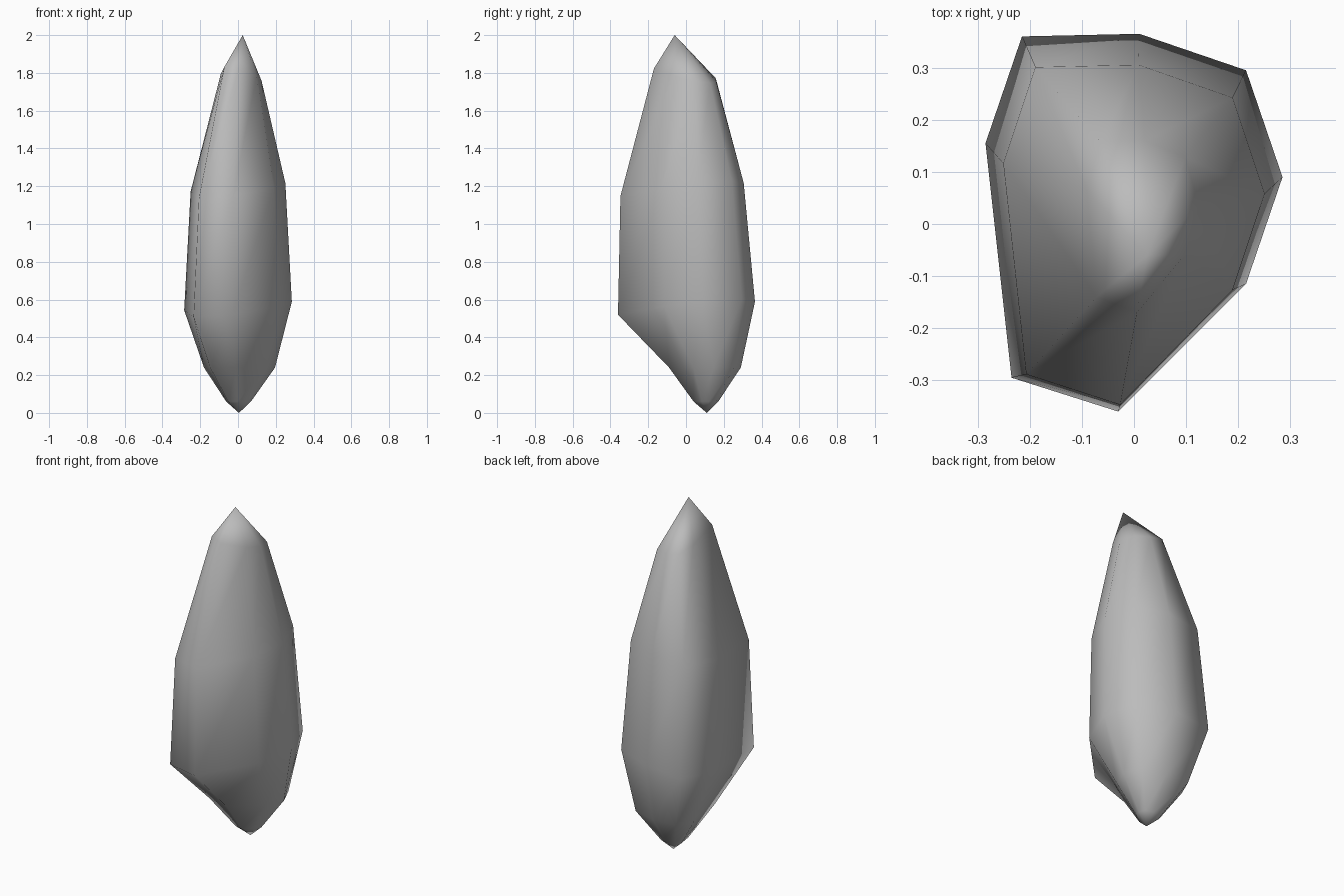
import bpy
import bmesh

default_cube = bpy.data.objects.get("Cube")
if default_cube:
    bpy.data.objects.remove(default_cube, do_unlink=True)

# Material
stone_grey = bpy.data.materials.new("stone_grey")
stone_grey.use_nodes = True
grey = (0.5, 0.5, 0.5, 1.0)
stone_grey.diffuse_color = grey
stone_grey.node_tree.nodes["Principled BSDF"].inputs["Base Color"].default_value = grey

# Irregular eight-sided outline at the widest part of the shard
outline = [
    (-0.03, -0.36), (0.215, -0.115), (0.285, 0.09), (0.215, 0.295),
    (0.01, 0.365), (-0.215, 0.36), (-0.285, 0.155), (-0.235, -0.295),
]

# Each level: height, tilt, width scale, depth scale, x shift, y shift
levels = [
    (0.06, 0.0, 0.23, 0.18, 0.003, 0.105),
    (0.24, 0.0, 0.66, 0.524, 0.008, 0.099),
    (0.555, 0.09, 1.0, 1.0, 0.0, 0.0),
    (1.185, 0.1, 0.88, 0.9, 0.0, -0.023),
    (1.79, -0.2, 0.378, 0.455, 0.017, -0.006),
]
bottom_tip = (0.005, 0.11, 0.0)
top_tip = (0.025, -0.06, 2.0)


def make_ring(bm, height, tilt, width, depth, shift_x, shift_y):
    ring = []
    for px, py in outline:
        x = px * width + shift_x
        y = py * depth + shift_y
        ring.append(bm.verts.new((x, y, height + tilt * (x + y))))
    return ring


def fan(bm, ring, tip):
    point = bm.verts.new(tip)
    for a, b in zip(ring, ring[1:] + ring[:1]):
        bm.faces.new((a, b, point))


# Loft the levels and close both ends with pointed fans
bm = bmesh.new()
rings = [make_ring(bm, *level) for level in levels]
for lower, upper in zip(rings, rings[1:]):
    for i in range(len(outline)):
        j = (i + 1) % len(outline)
        bm.faces.new((lower[i], lower[j], upper[j], upper[i]))
fan(bm, rings[0], bottom_tip)
fan(bm, rings[-1], top_tip)
bmesh.ops.recalc_face_normals(bm, faces=bm.faces[:])
for face in bm.faces:
    face.smooth = True

# Shard object
mesh = bpy.data.meshes.new("stone_shard")
bm.to_mesh(mesh)
bm.free()
mesh.materials.append(stone_grey)
shard = bpy.data.objects.new("stone_shard", mesh)
bpy.context.collection.objects.link(shard)
